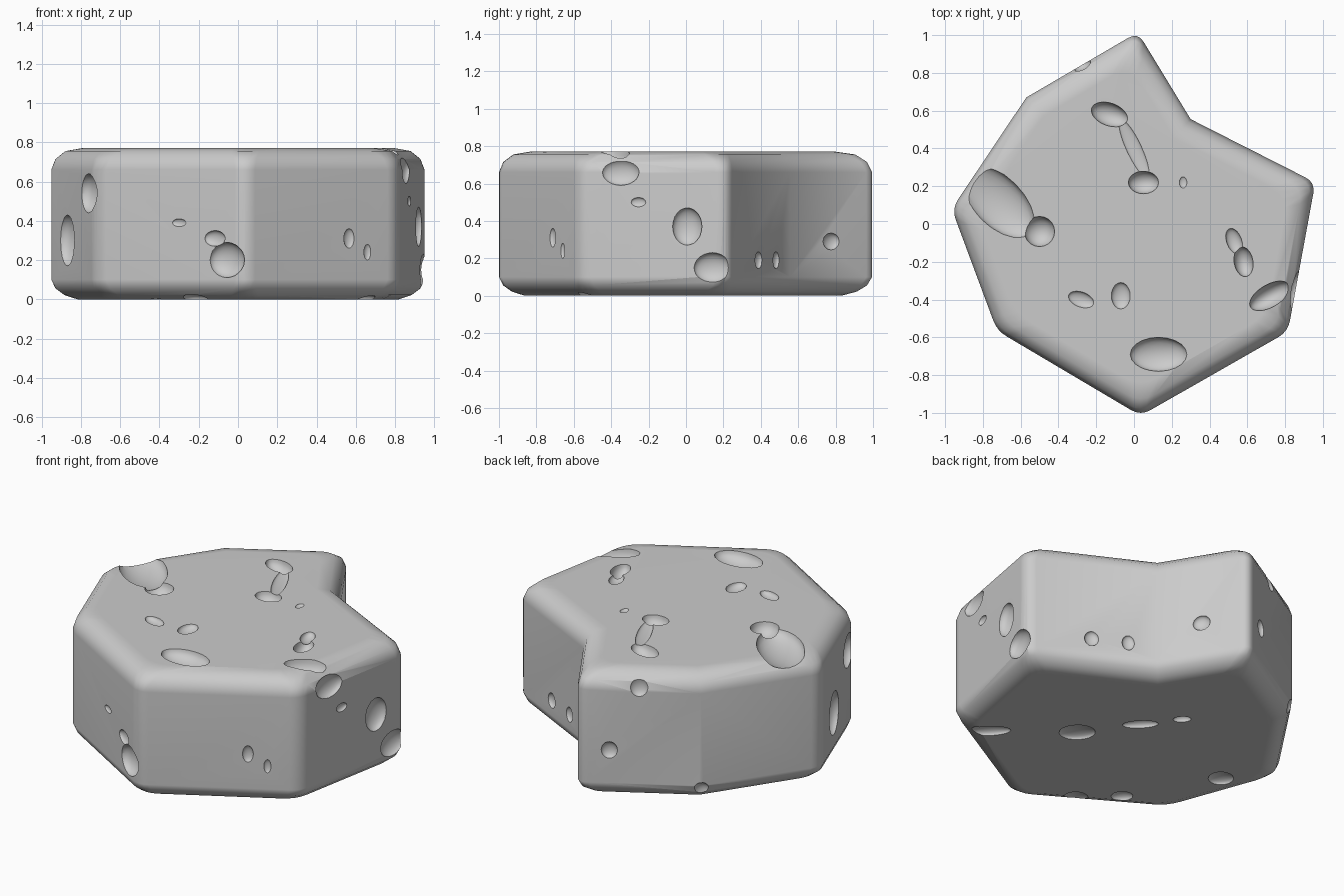
import bpy, bmesh, math
from mathutils import Vector, Matrix

if "Cube" in bpy.data.objects:
    bpy.data.objects.remove(bpy.data.objects["Cube"])

# Sharp corners of the rock outline, counter-clockwise, and the corners that stay crisp
CORNERS = [Vector(p) for p in [(0.02, 1.015), (-0.57, 0.67), (-0.965, 0.08), (-0.725, -0.565),
                               (0.035, -1.015), (0.815, -0.57), (0.96, 0.22), (0.30, 0.555)]]
CRISP = {1, 7}
N = len(CORNERS)
# Edge rounding from bottom to top: (inset, height)
PROFILE = [(0.11, 0.0), (0.055, 0.022), (0.018, 0.055), (0, 0.10),
           (0, 0.66), (0.018, 0.715), (0.06, 0.755), (0.13, 0.77)]


def ring(inset):
    """Outline moved inwards, with its outer corners rounded."""
    pts = []
    for i, c in enumerate(CORNERS):
        a = (c - CORNERS[i - 1]).normalized()
        b = (CORNERS[(i + 1) % N] - c).normalized()
        na, nb = Vector((-a.y, a.x)), Vector((-b.y, b.x))
        p = c + (na + nb) * inset / (1 + na.dot(nb))
        if i in CRISP:
            pts.append(p)
            continue
        r = 0.06 + 0.4 * inset
        s, e = p - a * r, p + b * r
        for k in range(5):
            t = k / 4
            pts.append(s * (1 - t) ** 2 + p * 2 * t * (1 - t) + e * t * t)
    return pts


# Rock body lofted from the rings
bm = bmesh.new()
rings = [[bm.verts.new((p.x, p.y, z)) for p in ring(d)] for d, z in PROFILE]
for lo, hi in zip(rings, rings[1:]):
    for j in range(len(lo)):
        k = (j + 1) % len(lo)
        bm.faces.new((lo[j], lo[k], hi[k], hi[j]))
bm.faces.new(rings[0][::-1])
bm.faces.new(rings[-1])
bmesh.ops.recalc_face_normals(bm, faces=bm.faces)
mesh = bpy.data.meshes.new("rock")
bm.to_mesh(mesh)
bm.free()
rock = bpy.data.objects.new("rock", mesh)
bpy.context.collection.objects.link(rock)

cut = bmesh.new()


def dent(loc, rot, size):
    m = Matrix.Translation(loc) @ rot.to_4x4() @ Matrix.Diagonal((*size, 1))
    bmesh.ops.create_icosphere(cut, subdivisions=3, radius=1, matrix=m)


# Top dents: x, y, length, width, angle, depth
for x, y, a, b, ang, d in [(-0.50, -0.04, 0.08, 0.08, 0, 0.07), (-0.72, 0.12, 0.24, 0.13, 135, 0.07),
                           (-0.13, 0.58, 0.10, 0.06, -20, 0.06), (0.05, 0.22, 0.08, 0.06, 0, 0.06),
                           (0.0, 0.40, 0.17, 0.04, -65, 0.015), (0.53, -0.09, 0.07, 0.04, 110, 0.03),
                           (0.58, -0.20, 0.08, 0.05, 100, 0.06), (0.13, -0.69, 0.15, 0.09, 0, 0.06),
                           (0.72, -0.38, 0.12, 0.06, 30, 0.08), (-0.28, -0.40, 0.07, 0.04, -20, 0.025),
                           (-0.07, -0.38, 0.05, 0.07, 0, 0.03), (0.26, 0.22, 0.02, 0.03, 0, 0.01)]:
    dent((x, y, 0.77), Matrix.Rotation(math.radians(ang), 3, 'Z'), (a, b, d))

# Underside dents: x, y, length, width
for x, y, a, b in [(0.24, -0.20, 0.10, 0.08), (0.03, 0.09, 0.10, 0.04), (-0.11, 0.28, 0.05, 0.03),
                   (-0.40, -0.58, 0.06, 0.05), (-0.69, -0.08, 0.07, 0.07), (-0.22, -0.76, 0.07, 0.07),
                   (0.62, -0.50, 0.12, 0.05)]:
    dent((x, y, 0), Matrix.Rotation(math.radians(-45), 3, 'Z'), (a, b, 0.03))

# Side dents: outline edge, position along it, height, half width, half height
for i, t, z, w, h in [(0, 0.26, 0.30, 0.045, 0.05), (0, 0.50, 0.69, 0.05, 0.06),
                      (1, 0.0, 0.07, 0.05, 0.05),
                      (2, 0.40, 0.30, 0.10, 0.13), (2, 0.85, 0.54, 0.10, 0.10),
                      (3, 0.56, 0.39, 0.04, 0.02), (3, 0.88, 0.20, 0.10, 0.09), (3, 0.80, 0.31, 0.06, 0.04),
                      (4, 0.68, 0.31, 0.03, 0.05), (4, 0.80, 0.24, 0.02, 0.04),
                      (5, 0.40, 0.50, 0.04, 0.025), (5, 0.73, 0.37, 0.08, 0.10),
                      (5, 0.90, 0.15, 0.10, 0.08), (5, 0.28, 0.66, 0.10, 0.07),
                      (6, 0.50, 0.19, 0.04, 0.045), (6, 0.78, 0.19, 0.035, 0.045),
                      (7, 0.48, 0.29, 0.05, 0.045)]:
    p, q = CORNERS[i], CORNERS[(i + 1) % N]
    c, d = p.lerp(q, t), q - p
    dent((c.x, c.y, z), Matrix.Rotation(math.atan2(d.y, d.x), 3, 'Z'), (w, 0.6 * min(w, h), h))

cut_mesh = bpy.data.meshes.new("dent_cutter")
cut.to_mesh(cut_mesh)
cut.free()
cutter = bpy.data.objects.new("dent_cutter", cut_mesh)
cutter.hide_render = True
bpy.context.collection.objects.link(cutter)

# Carve the dents, then smooth the rounded edges
mod = rock.modifiers.new("dents", 'BOOLEAN')
mod.operation, mod.solver, mod.object = 'DIFFERENCE', 'EXACT', cutter
mod.use_self = True
bpy.context.view_layer.objects.active = rock
rock.select_set(True)
bpy.ops.object.modifier_apply(modifier=mod.name)
bpy.data.objects.remove(cutter)
bpy.ops.object.shade_smooth_by_angle(angle=math.radians(35))
rock.modifiers.new("flat_sides", 'WEIGHTED_NORMAL').keep_sharp = True
